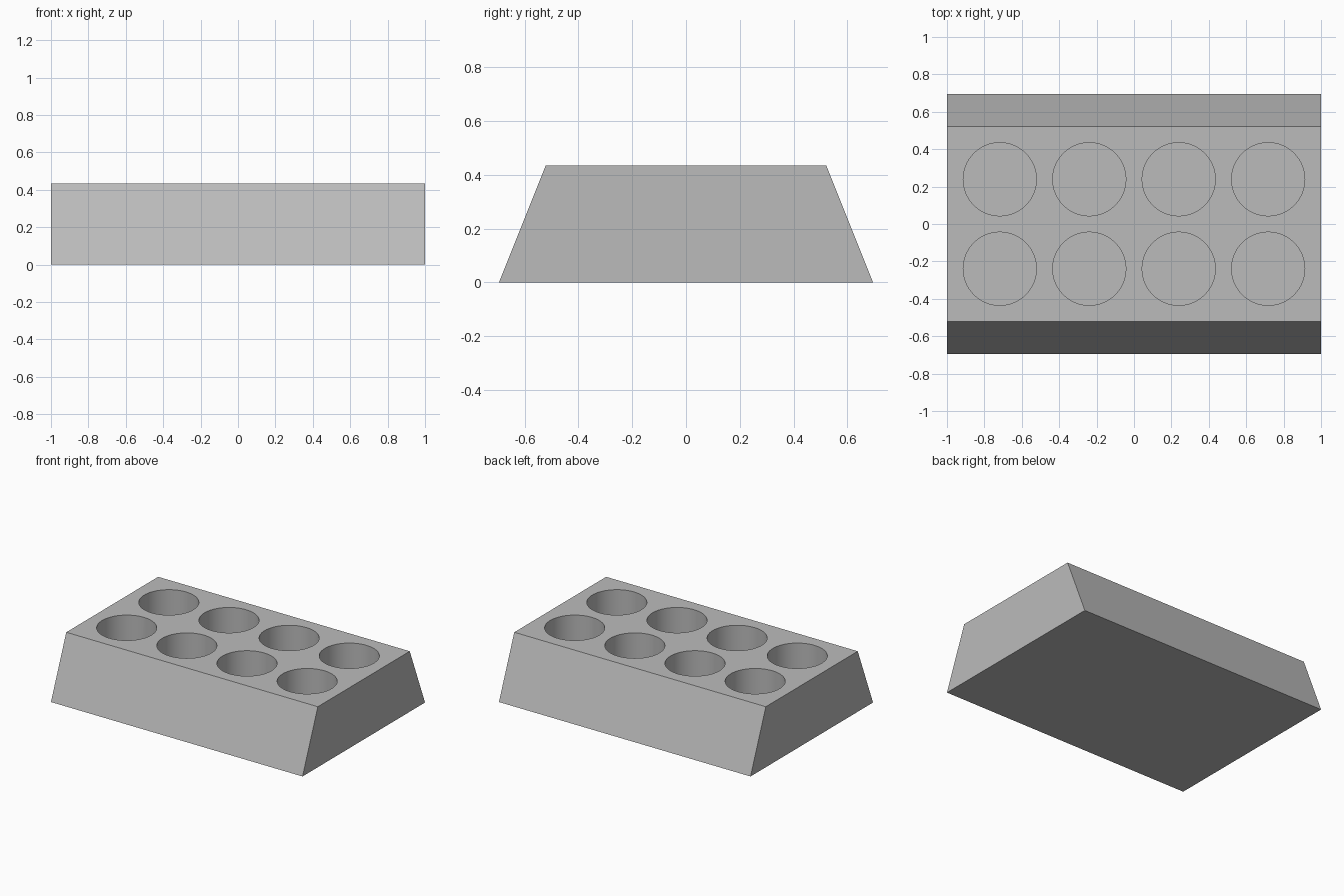
import bpy, bmesh
from mathutils import Matrix

old = bpy.data.objects.get("Cube")
if old:
    bpy.data.objects.remove(old, do_unlink=True)

# Proportions: wall and floor share one thickness
U = 2 / 46
HOLE, WALL, SPLAY = 9 * U, 2 * U, 4 * U
COLS, ROWS = 4, 2
PITCH = HOLE + WALL
LENGTH = COLS * PITCH + WALL
TOP = ROWS * PITCH + WALL
HEIGHT = 10 * U

grey = bpy.data.materials.new("plain grey")
grey.use_nodes = True
colour = (0.5, 0.5, 0.5, 1)
grey.diffuse_color = colour
grey.node_tree.nodes["Principled BSDF"].inputs["Base Color"].default_value = colour


def make_object(name, bm):
    bmesh.ops.recalc_face_normals(bm, faces=bm.faces)
    mesh = bpy.data.meshes.new(name)
    bm.to_mesh(mesh)
    bm.free()
    mesh.materials.append(grey)
    obj = bpy.data.objects.new(name, mesh)
    bpy.context.collection.objects.link(obj)
    return obj


# Block: trapezoid profile extruded along x
bm = bmesh.new()
half = TOP / 2
profile = [(-half - SPLAY, 0), (half + SPLAY, 0), (half, HEIGHT), (-half, HEIGHT)]
end = bm.faces.new([bm.verts.new((-LENGTH / 2, y, z)) for y, z in profile])
side = bmesh.ops.extrude_face_region(bm, geom=[end])
bmesh.ops.translate(bm, vec=(LENGTH, 0, 0),
                    verts=[v for v in side["geom"] if isinstance(v, bmesh.types.BMVert)])
block = make_object("holder_block", bm)

# Round wells: a grid of cylinders cut down to the floor
bm = bmesh.new()
for i in range(COLS):
    for j in range(ROWS):
        spot = ((i - (COLS - 1) / 2) * PITCH, (j - (ROWS - 1) / 2) * PITCH, WALL + HEIGHT / 2)
        bmesh.ops.create_cone(bm, cap_ends=True, segments=64, radius1=HOLE / 2,
                              radius2=HOLE / 2, depth=HEIGHT, matrix=Matrix.Translation(spot))
cutter = make_object("well_cutter", bm)
cutter.hide_render = True

cut = block.modifiers.new("wells", "BOOLEAN")
cut.operation = "DIFFERENCE"
cut.solver = "EXACT"
cut.object = cutter

bpy.ops.object.select_all(action="DESELECT")
block.select_set(True)
bpy.context.view_layer.objects.active = block
bpy.ops.object.modifier_apply(modifier=cut.name)
bpy.data.objects.remove(cutter, do_unlink=True)
bpy.ops.object.shade_smooth_by_angle()
